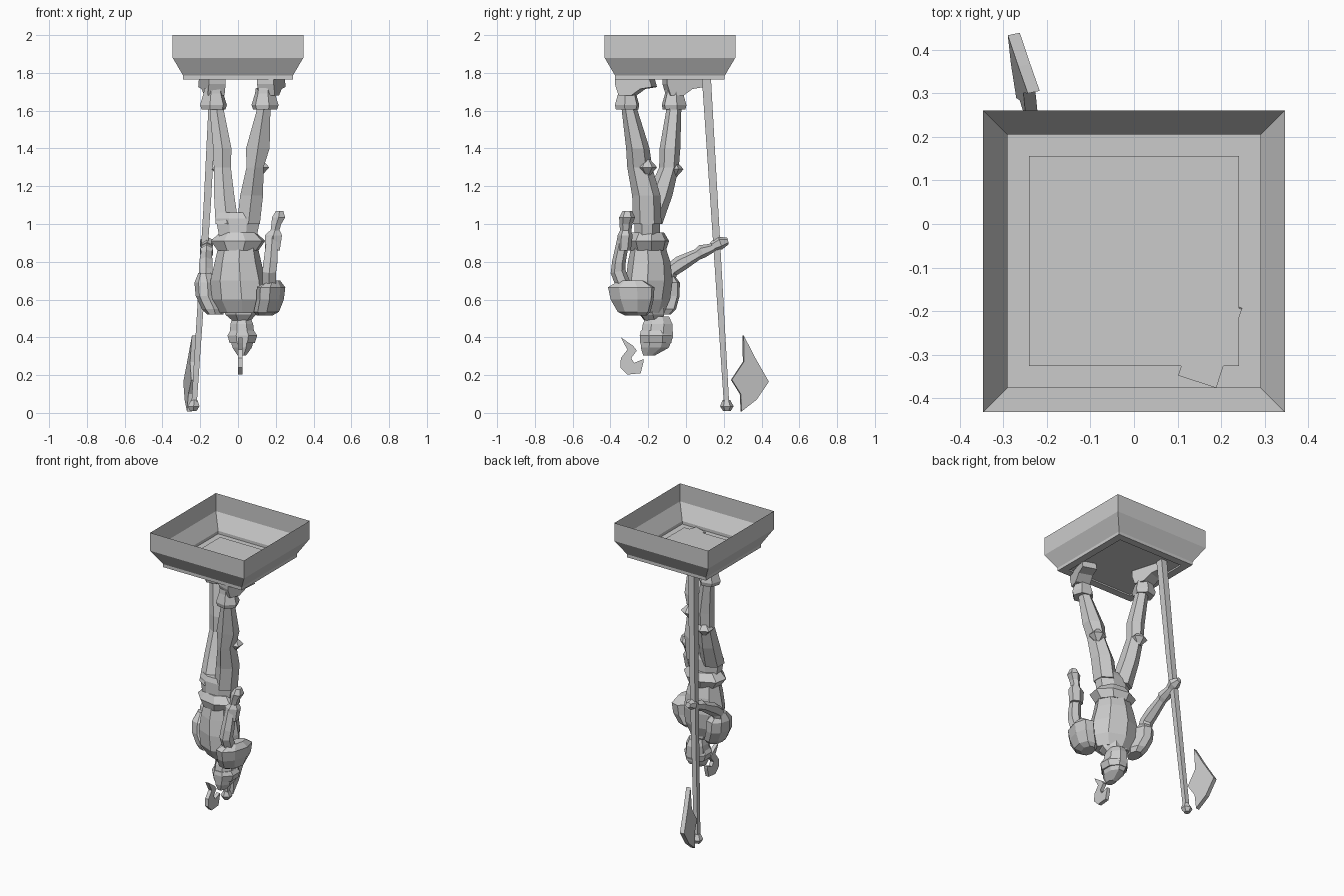
import bpy, bmesh
from math import sin, cos, pi, radians, sqrt
from mathutils import Vector


def finish(name, bm):
    bmesh.ops.recalc_face_normals(bm, faces=bm.faces)
    me = bpy.data.meshes.new(name)
    bm.to_mesh(me)
    bm.free()
    ob = bpy.data.objects.new(name, me)
    bpy.context.collection.objects.link(ob)
    return ob


def loft(name, rings, n=6, angle=0, along=False, caps=(True, True)):
    """Join n-sided rings (x, y, z, ra, rb); level, or square to the path if along."""
    bm = bmesh.new()
    pts = [Vector(r[:3]) for r in rings]
    loops = []
    for i, r in enumerate(rings):
        a = Vector((cos(radians(angle)), sin(radians(angle)), 0))
        t = Vector((0, 0, 1))
        if along:
            t = (pts[min(i + 1, len(pts) - 1)] - pts[max(i - 1, 0)]).normalized()
            a = (a - t * a.dot(t)).normalized()
        b = t.cross(a)
        loops.append([bm.verts.new(pts[i] + a * r[3] * cos((k + .5) * 2 * pi / n)
                                   + b * r[4] * sin((k + .5) * 2 * pi / n)) for k in range(n)])
    for p, q in zip(loops, loops[1:]):
        for k in range(n):
            bm.faces.new((p[k], p[(k + 1) % n], q[(k + 1) % n], q[k]))
    if caps[0]:
        bm.faces.new(loops[0])
    if caps[1]:
        bm.faces.new(loops[-1])
    return finish(name, bm)


def prism(name, profile, origin, angle, half, shear=0):
    """Extrude a (forward, z) profile sideways; angle turns forward from +y to +x."""
    bm = bmesh.new()
    f = Vector((sin(radians(angle)), cos(radians(angle)), 0))
    s = Vector((f.y, -f.x, 0))
    sides = [[bm.verts.new(Vector((*origin, 0)) + f * u + s * (half * d + shear * z)
                           + Vector((0, 0, z))) for u, z in profile] for d in (-1, 1)]
    n = len(profile)
    for k in range(n):
        bm.faces.new((sides[0][k], sides[0][(k + 1) % n], sides[1][(k + 1) % n], sides[1][k]))
    for side in sides:
        bm.faces.new(side)
    return finish(name, bm)


# Hollow stepped plinth, open at the top
loft("plinth", [(0, -.085, z, h * sqrt(2), h * sqrt(2)) for h, z in
                ((.346, 2), (.346, 1.88), (.29, 1.785), (.29, 1.765), (.241, 1.765), (.241, 1.775))],
     n=4, caps=(False, True))

# Legs, ankle to hip
loft("leg_a", [(.135, -.3, 1.64, .042, .042), (.135, -.298, 1.6, .042, .042),
               (.105, -.255, 1.4, .072, .062), (.09, -.245, 1.3, .052, .066),
               (.072, -.21, 1.15, .07, .075), (.055, -.205, 1.0, .07, .075)])
loft("leg_b", [(-.11, -.065, 1.64, .042, .042), (-.112, -.065, 1.6, .043, .04),
               (-.083, -.085, 1.4, .056, .055), (-.083, -.09, 1.3, .052, .052),
               (-.073, -.14, 1.15, .062, .068), (-.058, -.2, 1.0, .07, .075)])

# Knee guards: faceted studs
for name, x, y, z in (("knee_a", .115, -.205, 1.3), ("knee_b", -.09, -.065, 1.29)):
    loft(name, [(x, y, z - .042, .015, .015), (x, y, z, .058, .052), (x, y, z + .042, .015, .015)])

# Boots with cuffs
SOLE = [(0, 1.773), (0, 1.74), (.02, 1.68), (.09, 1.68), (.14, 1.715), (.205, 1.725), (.19, 1.773)]
for name, foot, turn, cuff in (("boot_a", (.145, -.362), 18, (.143, -.312)),
                               ("boot_b", (-.11, -.112), -16, (-.13, -.063))):
    prism(name, SOLE, foot, turn, .046)
    x, y = cuff
    loft(name + "_cuff", [(x, y, 1.605, .065, .062), (x, y, 1.63, .074, .068),
                          (x, y, 1.69, .055, .05), (x, y, 1.72, .05, .048)], angle=turn)

# Hips, jacket skirt and torso, twisting towards the shoulders
loft("hips", [(0, -.205, 1.06, .11, .06), (0, -.205, 1.03, .128, .072), (0, -.205, .92, .105, .075)], n=8)
loft("jacket_skirt", [(.0, -.2, .955, .1, .085), (0, -.2, .91, .15, .11), (0, -.2, .86, .112, .095)],
     n=8, angle=-10)
loft("torso", [(0, -.2, .89, .105, .085), (0, -.195, .8, .125, .11), (0, -.195, .7, .15, .12),
               (.005, -.2, .6, .15, .11), (.01, -.195, .53, .11, .075)], n=8, angle=-22)
loft("collar", [(.012, -.185, .57, .1, .07), (.015, -.18, .52, .085, .07), (.018, -.175, .49, .05, .05)],
     angle=-22)

# Shoulder guards
loft("shoulder_a", [(.19, -.29, .70, .03, .07), (.175, -.29, .665, .07, .13), (.17, -.285, .6, .068, .12),
                    (.15, -.275, .535, .065, .09), (.14, -.265, .515, .04, .06)], n=8, angle=-15)
loft("shoulder_b", [(-.175, -.11, .74, .035, .04), (-.165, -.115, .69, .064, .085),
                    (-.16, -.12, .62, .062, .09), (-.13, -.13, .55, .06, .08),
                    (-.12, -.14, .52, .04, .06)], n=8, angle=-15)

# Arms with wrist cuffs and fists
loft("arm_a", [(.165, -.31, .62, .04, .04), (.165, -.36, .75, .042, .04), (.172, -.355, .8, .042, .036),
               (.182, -.33, .93, .034, .032)], along=True)
loft("wrist_cuff_a", [(.182, -.328, .86, .045, .036), (.188, -.322, .94, .052, .04),
                      (.195, -.32, .965, .03, .03)])
loft("fist_a", [(.19, -.32, .94, .024, .028), (.203, -.318, 1.0, .03, .034), (.215, -.312, 1.035, .04, .042),
                (.22, -.31, 1.07, .022, .025)])
loft("arm_b", [(-.165, -.12, .63, .04, .04), (-.17, -.085, .75, .042, .042), (-.17, -.03, .79, .04, .042),
               (-.166, .09, .855, .03, .026)], along=True)
loft("wrist_cuff_b", [(-.167, .06, .838, .03, .03), (-.166, .085, .855, .04, .036),
                      (-.165, .13, .87, .032, .026), (-.165, .165, .888, .024, .022)], along=True)
loft("fist_b", [(-.165, .14, .88, .026, .026), (-.167, .18, .9, .04, .036), (-.17, .222, .91, .018, .018)],
     along=True)

# Helmeted head, brim and crest
loft("head", [(.018, -.15, .51, .05, .065), (.02, -.15, .47, .065, .085), (.022, -.155, .4, .072, .093),
              (.022, -.165, .345, .055, .08), (.02, -.195, .305, .025, .035)], n=8)
loft("helmet_brim", [(.022, -.165, .435, .068, .08), (.023, -.16, .41, .085, .092),
                     (.022, -.16, .37, .072, .09)], n=8)
prism("helmet_crest", [(-.345, .4), (-.28, .355), (-.26, .33), (-.29, .29), (-.275, .265), (-.225, .285),
                       (-.225, .27), (-.24, .21), (-.31, .203), (-.347, .24), (-.345, .29), (-.31, .335),
                       (-.33, .37)], (.012, 0), 0, .012)

# Axe: tapering shaft, end knob and blade
loft("axe_shaft", [(-.128, .108, 1.773, .03, .034), (-.163, .15, 1.1, .027, .028),
                   (-.233, .215, .04, .02, .02)], n=4)
loft("axe_knob", [(-.232, .214, .068, .02, .02), (-.235, .216, .035, .036, .036),
                  (-.237, .217, .01, .02, .02)])
prism("axe_blade", [(.015, .41), (.08, .29), (.155, .165), (.09, .07), (.01, .008), (.004, .1), (-.045, .175),
                    (.018, .27)], (-.255, .282), -12, .014, shear=.07)
